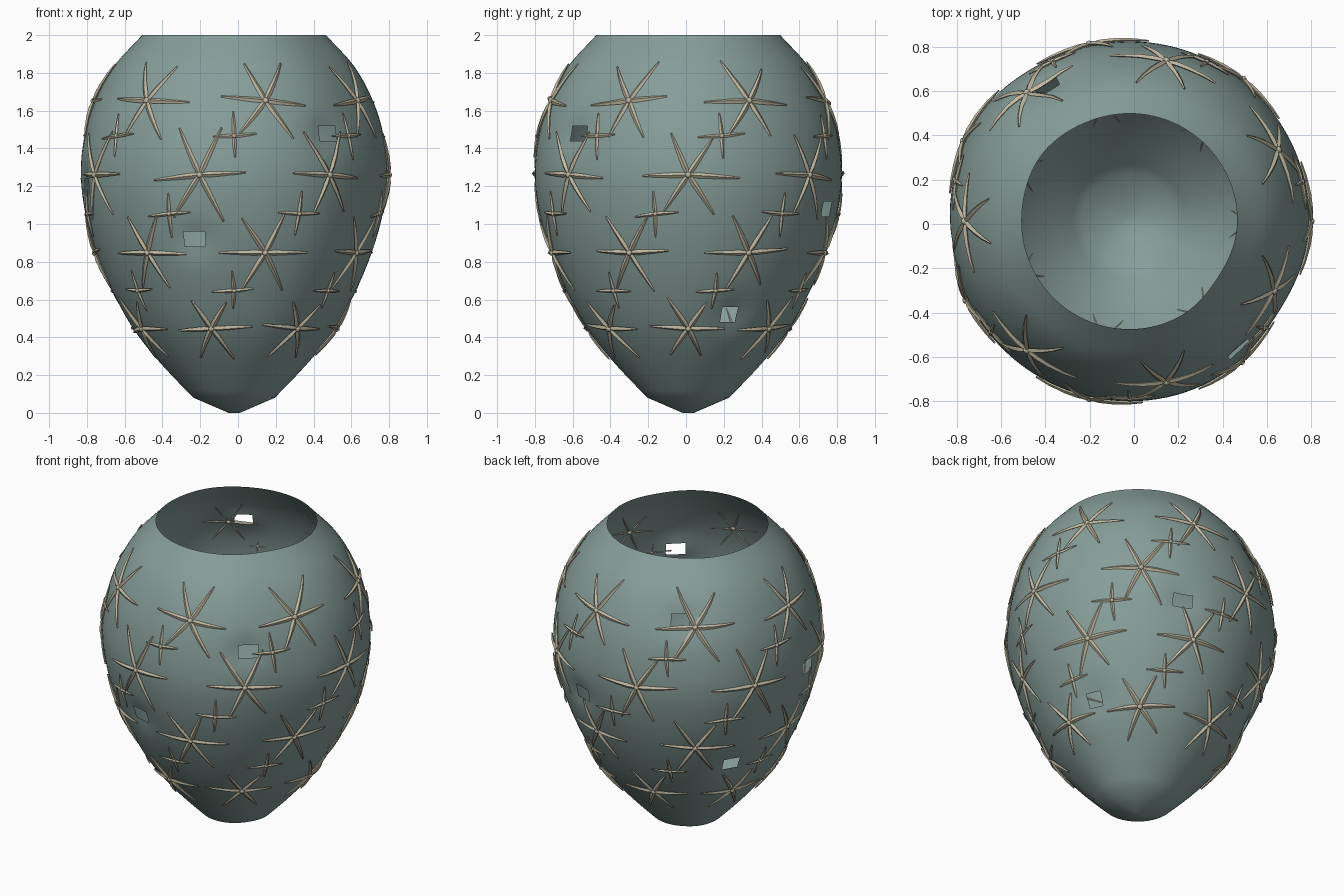
import bpy, bmesh, random
from math import cos, sin, pi, radians, degrees, exp
from mathutils import Vector

if "Cube" in bpy.data.objects:
    bpy.data.objects.remove(bpy.data.objects["Cube"])

random.seed(4)
CX, CY = -0.02, 0.012            # the vase axis sits slightly off centre
COLS, ROWS = 120, 50
PROFILE = [(0, .03), (.08, .215), (.28, .405), (.45, .537), (.65, .647), (.85, .73),
           (1.05, .787), (1.25, .813), (1.45, .795), (1.63, .745), (1.83, .64), (2, .487)]
# square windows spiralling up the wall: azimuth in degrees, height
HOLES = [(24, .53), (148, .68), (254, .92), (70, 1.08), (190, 1.22), (309, 1.48), (122, 1.68)]


def radius(z):
    """Smooth interpolation of the profile."""
    z = min(max(z, 0), 2)
    n = len(PROFILE)
    i = 0
    while i < n - 2 and z > PROFILE[i + 1][0]:
        i += 1

    def slope(k):
        a, b = PROFILE[max(k - 1, 0)], PROFILE[min(k + 1, n - 1)]
        return (b[1] - a[1]) / (b[0] - a[0])
    (z0, r0), (z1, r1) = PROFILE[i], PROFILE[i + 1]
    h = z1 - z0
    t = (z - z0) / h
    if i == 0:
        return r0 + (r1 - r0) * t
    m0 = 1.0 if i == 1 else slope(i)
    return ((2*t**3 - 3*t**2 + 1) * r0 + (t**3 - 2*t**2 + t) * h * m0
            + (-2*t**3 + 3*t**2) * r1 + (t**3 - t**2) * h * slope(i + 1))


def angle_gap(a, deg):
    return (degrees(a) - deg + 180) % 360 - 180


def surface(a, z, lift=0.0):
    """Point on the hand-shaped wall, raised along the normal by lift."""
    r = radius(z)
    lump = -.025 * exp(-(angle_gap(a, -33) / 20)**2) + .018 * exp(-(angle_gap(a, 143) / 20)**2)
    dent = sum(.022 * exp(-((radians(angle_gap(a, ha)) * r / .11)**2 + ((z - hz) / .09)**2))
               for ha, hz in HOLES)
    r += lump * min(1, r / .8) - dent
    s = (radius(z + .01) - radius(z - .01)) / .02
    k = (1 + s * s) ** -.5
    r += lift * k
    return Vector((CX + r * cos(a), CY + r * sin(a), z - lift * s * k))


def material(name, rgb):
    m = bpy.data.materials.new(name)
    m.diffuse_color = (*rgb, 1)
    m.use_nodes = True
    m.node_tree.nodes["Principled BSDF"].inputs["Base Color"].default_value = m.diffuse_color
    return m


def finish(bm, name, mat, angle):
    me = bpy.data.meshes.new(name)
    bm.to_mesh(me)
    bm.free()
    ob = bpy.data.objects.new(name, me)
    bpy.context.collection.objects.link(ob)
    me.materials.append(mat)
    bpy.ops.object.select_all(action='DESELECT')
    ob.select_set(True)
    bpy.context.view_layer.objects.active = ob
    bpy.ops.object.shade_smooth_by_angle(angle=radians(angle))
    return ob


# vase wall with windows left open
cut = set()
for ha, hz in HOLES:
    c0, r0 = round(ha / 3 - 1.5), round((hz - .04) / .04)
    cut |= {((c0 + i) % COLS, r0 + j) for i in range(3) for j in range(2)}
bm = bmesh.new()
grid = [[bm.verts.new(surface(2 * pi * i / COLS, 2 * j / ROWS)) for i in range(COLS)]
        for j in range(ROWS + 1)]
for j in range(ROWS):
    for i in range(COLS):
        if (i, j) not in cut:
            k = (i + 1) % COLS
            bm.faces.new((grid[j][i], grid[j][k], grid[j + 1][k], grid[j + 1][i]))
bm.faces.new(grid[0][::-1])
bmesh.ops.delete(bm, geom=[v for v in bm.verts if not v.link_faces], context='VERTS')
finish(bm, "vase_wall", material("glaze", (.24, .34, .32)), 50)


# starfish-like appliques that follow the wall
def add_star(bm, a0, z0, arms, size, width):
    r0 = radius(z0)
    s = (radius(z0 + .02) - radius(z0 - .02)) / .04
    fall = (1 + s * s) ** -.5

    def place(u, v, h):
        z = z0 + v * fall
        r = max(.5 * (r0 + radius(z)), .1)
        return surface(a0 + u / r, z, h)

    turn = random.uniform(-.05, .05)
    for n in range(arms):
        t = 2 * pi * n / arms + turn + random.uniform(-.1, .1)
        length = size * random.uniform(.92, 1.1)
        d, p = Vector((cos(t), sin(t))), Vector((-sin(t), cos(t)))
        rings = []
        for f, w in ((0, .6), (.2, 1), (.45, .85), (.75, .6), (1, .3)):
            c, w = d * (f * length), w * width
            ring = []
            for side, h in ((1, 0), (0, 1), (-1, 0), (0, -1)):
                q = c + p * (side * w)
                ring.append(bm.verts.new(place(q.x, q.y, .007 + h * w * .8)))
            rings.append(ring)
        for A, B in zip(rings, rings[1:]):
            for i in range(4):
                k = (i + 1) % 4
                bm.faces.new((A[i], A[k], B[k], B[i]))
        bm.faces.new(rings[-1])
    # centre knob
    knob = bmesh.ops.create_icosphere(bm, subdivisions=2, radius=width * 1.15)
    bmesh.ops.translate(bm, verts=knob['verts'], vec=place(0, 0, .007))


clay = material("pale_clay", (.52, .48, .36))
STEP = 2 * pi / 7
for name, arms, rows in (
        ("large_stars", 6, ((1.65, .5, .235), (1.26, 0, .25), (.85, .5, .225), (.45, 0, .2))),
        ("small_stars", 4, ((1.465, .25, .12), (1.055, -.25, .12), (.65, .25, .11)))):
    bm = bmesh.new()
    for z, phase, size in rows:
        for k in range(7):
            add_star(bm, (k + phase) * STEP, z, arms, size, .015 if arms == 6 else .011)
    bmesh.ops.recalc_face_normals(bm, faces=bm.faces)
    finish(bm, name, clay, 40)
